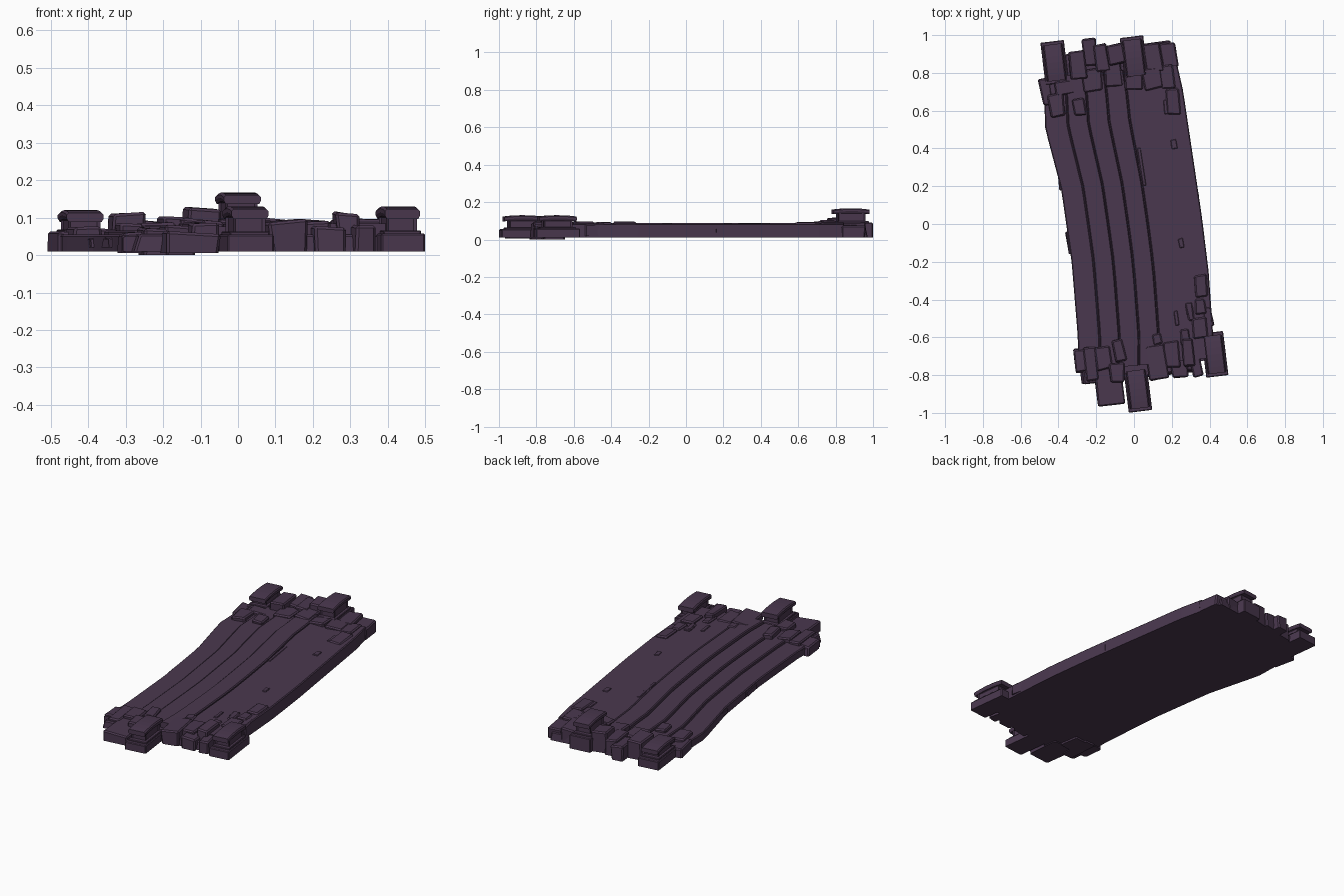
import bpy, bmesh, math, random
from mathutils import Matrix, Vector

if "Cube" in bpy.data.objects:
    bpy.data.objects.remove(bpy.data.objects["Cube"])

random.seed(4)
stone_mat = bpy.data.materials.new("dusky purple stone")
stone_mat.diffuse_color = (0.068, 0.039, 0.077, 1)
stone_mat.use_nodes = True
stone_mat.node_tree.nodes["Principled BSDF"].inputs["Base Color"].default_value = stone_mat.diffuse_color
YAW = math.radians(7)


def finish(bm, name):
    bmesh.ops.recalc_face_normals(bm, faces=bm.faces)
    me = bpy.data.meshes.new(name)
    bm.to_mesh(me)
    bm.free()
    me.materials.append(stone_mat)
    ob = bpy.data.objects.new(name, me)
    bpy.context.collection.objects.link(ob)
    return ob


def interp(pts, y):
    for (y0, a), (y1, b) in zip(pts, pts[1:]):
        if y <= y1:
            return a + (b - a) * (y - y0) / (y1 - y0)
    return pts[-1][1]


LEFT = [(-.8, -.31), (-.6, -.295), (-.17, -.33), (.22, -.385), (.55, -.47), (.86, -.48)]
RIGHT = [(-.8, .43), (-.57, .415), (-.29, .395), (0, .36), (.34, .31), (.68, .26), (.86, .22)]


def across(f, y):
    a, b = interp(LEFT, y), interp(RIGHT, y)
    return a + (b - a) * f


def plank(name, f0, f1, y0, y1, z0, z1, n=24, chamfer=.005):
    """Strip following the bend of the bridge, with chamfered top edges."""
    bm = bmesh.new()
    rings = []
    for i in range(n + 1):
        y = y0 + (y1 - y0) * i / n
        a, b = across(f0, y), across(f1, y)
        sec = [(a, z0), (b, z0), (b, z1 - chamfer), (b - chamfer, z1), (a + chamfer, z1), (a, z1 - chamfer)]
        slant = math.tan(YAW)
        rings.append([bm.verts.new((x, y + (x + .0) * slant * .8, z)) for x, z in sec])
    for r, s in zip(rings, rings[1:]):
        for k in range(6):
            bm.faces.new((r[k], r[(k + 1) % 6], s[(k + 1) % 6], s[k]))
    bm.faces.new(rings[0])
    bm.faces.new(rings[-1])
    return finish(bm, name)


def block(bm, cx, cy, sx, sy, z0, z1, yaw=YAW, rough=0.0, bev=.006, taper=1.0, tilt=0):
    """Bevelled box, optionally roughened; returns its faces' verts."""
    tmp = bmesh.new()
    bmesh.ops.create_cube(tmp, size=1)
    for v in tmp.verts:
        t = taper if v.co.z > 0 else 1
        v.co = Vector((v.co.x * sx * t, v.co.y * sy * t, v.co.z * (z1 - z0)))
        v.co.x += random.uniform(-rough, rough)
        v.co.y += random.uniform(-rough, rough)
        if v.co.z > 0:
            v.co.z += random.uniform(-rough, rough) * .4 + tilt * v.co.x
    if bev:
        top = [e for e in tmp.edges if e.verts[0].co.z > 0 or e.verts[1].co.z > 0]
        bmesh.ops.bevel(tmp, geom=top, offset=bev, segments=1, affect='EDGES')
    tmp.transform(Matrix.Translation((cx, cy, (z0 + z1) / 2)) @ Matrix.Rotation(yaw, 4, 'Z'))
    me = bpy.data.meshes.new("tmp")
    tmp.to_mesh(me)
    tmp.free()
    bm.from_mesh(me)
    bpy.data.meshes.remove(me)


# Deck: core slab and five long planks stepping down to the left
plank("deck_core", 0, 1, -.76, .82, .01, .05)
cuts = [0, .16, .305, .45, .595, 1]
tops = [.055, .066, .076, .088, .084]
for i in range(5):
    plank(f"deck_plank_{i + 1}", cuts[i] + (.004 if i else 0), cuts[i + 1], -.75, .82, .03, tops[i])

# Thin raised slivers and worn chips on the deck and its edges
chips = bmesh.new()
for f, y, w, l, z in [(.87, .62, .03, .07, .089), (.88, .42, .03, .05, .088), (.83, -.1, .025, .05, .088),
                      (.84, -.45, .03, .06, .09), (.74, -.5, .025, .08, .089), (.985, .1, .03, .12, .07),
                      (.01, .25, .03, .14, .045), (.0, -.1, .03, .12, .045), (.62, .3, .02, .2, .087)]:
    block(chips, across(f, y), y, w, l, .02, z, rough=.004, bev=.003)
finish(chips, "deck_chips")

# Rubble stones at the back end: x, y, width, length, bottom, top
back = [(-.465, .70, .06, .14, .01, .06), (-.41, .63, .08, .12, .01, .075), (-.29, .62, .06, .09, .04, .085),
        (-.30, .84, .09, .15, .01, .112), (-.235, .91, .07, .14, .01, .09), (-.36, .72, .12, .08, .01, .07),
        (-.22, .76, .1, .12, .01, .085), (-.17, .88, .07, .15, .01, .10), (-.11, .79, .09, .13, .01, .095),
        (-.10, .90, .09, .11, .01, .125), (.1, .88, .09, .15, .01, .09), (.185, .89, .09, .13, .01, .075),
        (.1, .77, .1, .11, .01, .095), (.175, .78, .07, .13, .01, .09), (.21, .65, .07, .14, .02, .092),
        (.0, .75, .1, .08, .01, .1)]
# Rubble stones at the front end and along the right edge
front = [(-.285, -.72, .07, .12, .005, .06), (-.225, -.74, .07, .18, .0, .07), (-.13, -.86, .14, .2, .005, .06),
         (-.16, -.71, .08, .12, .0, .078), (-.08, -.67, .06, .12, .01, .09), (-.09, -.79, .08, .1, .01, .085),
         (.12, -.73, .1, .18, .01, .092), (.2, -.69, .08, .14, .01, .09), (.24, -.76, .09, .11, .01, .075),
         (.29, -.68, .06, .15, .01, .113), (.33, -.75, .06, .12, .01, .08), (.345, -.55, .08, .11, .01, .095)]
edge = [(.355, -.33, .07, .12, .02, .096), (.35, -.44, .06, .08, .02, .092), (.30, -.47, .04, .08, .04, .092),
        (.39, -.49, .05, .1, .02, .085), (.27, -.6, .05, .08, .04, .092), (.12, -.61, .05, .06, .04, .092)]
for name, stones in (("back_rubble", back), ("front_rubble", front), ("edge_stones", edge)):
    bm = bmesh.new()
    for s in stones:
        block(bm, *s, yaw=YAW + random.uniform(-.06, .06), rough=.006, bev=.007,
              tilt=random.uniform(-.12, .12))
    finish(bm, name)

# Footings under the rubble
foot = bmesh.new()
block(foot, -.13, .84, .68, .17, .01, .055, rough=.01)
block(foot, .03, -.75, .62, .12, .01, .055, rough=.01)
finish(foot, "end_footings")


def post(name, cx, cy, sx, sy, zb, zc, zt):
    """Squat pillar: plinth, panelled body and an arched cap."""
    bm = bmesh.new()
    block(bm, cx, cy, sx, sy, .01, zb, bev=.004)
    block(bm, cx, cy, sx * .86, sy * .82, zb - .002, zb + .008, bev=.003)
    block(bm, cx, cy, sx * .70, sy * .66, zb, zc, bev=0)
    # sunk panels on the body's sides
    sides = [f for f in bm.faces[-6:] if abs(f.normal.z) < .5]
    bmesh.ops.inset_individual(bm, faces=sides, thickness=.011, depth=-.006)
    finish(bm, name + "_body")
    # cap: arched profile along the length
    cap = bmesh.new()
    n, w, l = 6, sx * .8, sy * .86
    rings = []
    for i in range(n + 1):
        t = 2 * i / n - 1
        d = -.007 * t * t
        sec = [(-w * .45, zc - .004), (w * .45, zc - .004), (w / 2, zc + .005), (w / 2, zt - .006),
               (w * .44, zt), (-w * .44, zt), (-w / 2, zt - .006), (-w / 2, zc + .005)]
        rings.append([cap.verts.new((x, t * l / 2, z + d)) for x, z in sec])
    for r, s in zip(rings, rings[1:]):
        for k in range(8):
            cap.faces.new((r[k], r[(k + 1) % 8], s[(k + 1) % 8], s[k]))
    cap.faces.new(rings[0])
    cap.faces.new(rings[-1])
    cap.transform(Matrix.Translation((cx, cy, 0)) @ Matrix.Rotation(YAW, 4, 'Z'))
    finish(cap, name + "_cap")


# Four end posts
post("front_middle_post", .02, -.875, .125, .235, .055, .108, .13)
post("front_right_post", .427, -.69, .118, .235, .058, .108, .13)
post("back_left_post", -.42, .855, .125, .225, .06, .1, .12)
post("back_middle_post", .0, .88, .125, .225, .09, .147, .167)
